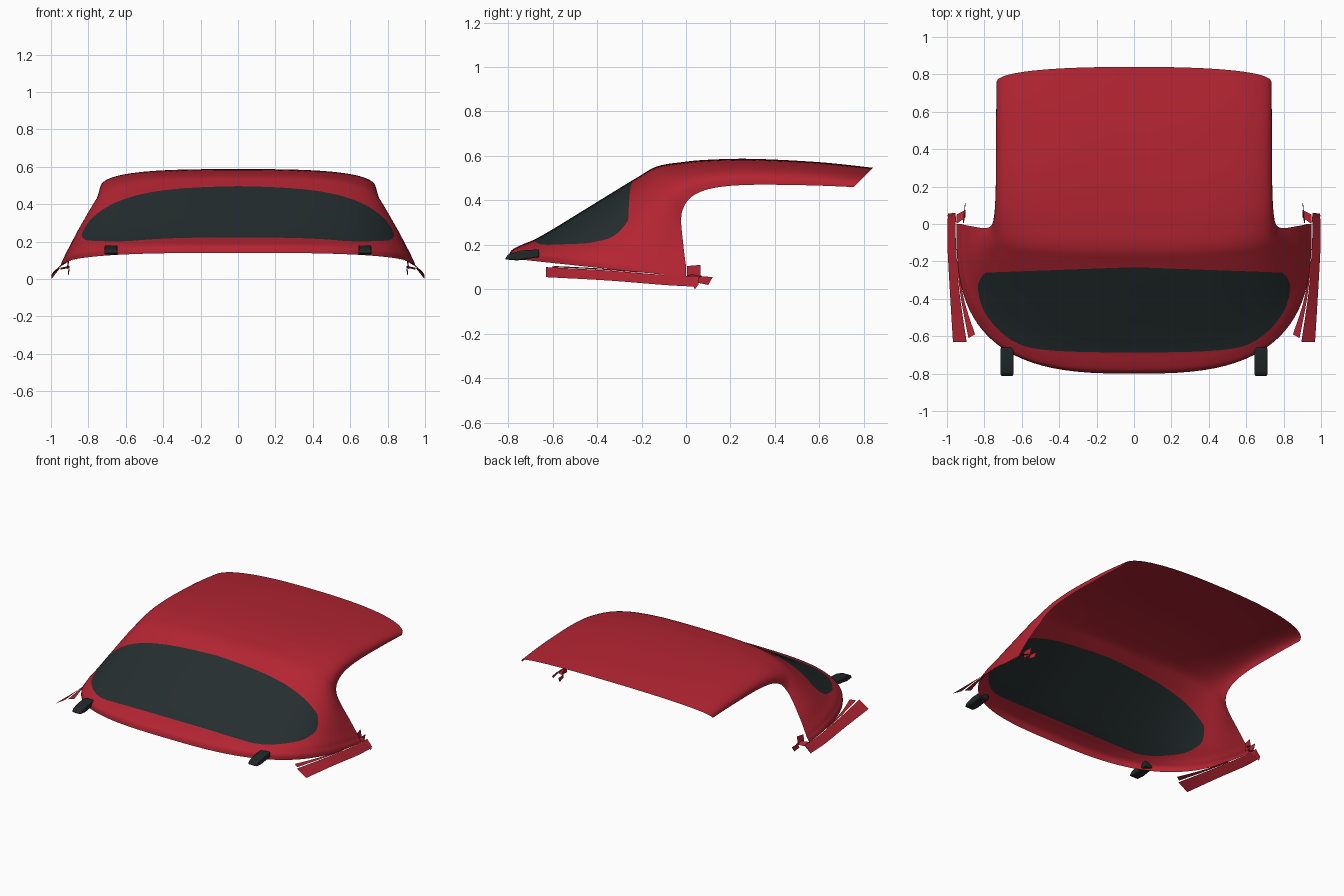
import bpy, bmesh, math
from mathutils import Vector

cube = bpy.data.objects.get("Cube")
if cube:
    bpy.data.objects.remove(cube)


def material(name, colour, roughness):
    mat = bpy.data.materials.new(name)
    mat.use_nodes = True
    mat.diffuse_color = (*colour, 1)
    bsdf = mat.node_tree.nodes["Principled BSDF"]
    bsdf.inputs["Base Color"].default_value = (*colour, 1)
    bsdf.inputs["Roughness"].default_value = roughness
    return mat


RED = material("red_paint", (0.45, 0.018, 0.032), 0.5)
GLASS = material("dark_glass", (0.018, 0.027, 0.028), 0.5)
BLACK = material("black_rubber", (0.015, 0.021, 0.022), 0.6)


def add_object(name, bm, *mats):
    mesh = bpy.data.meshes.new(name)
    bm.to_mesh(mesh)
    bm.free()
    obj = bpy.data.objects.new(name, mesh)
    bpy.context.collection.objects.link(obj)
    for mat in mats:
        mesh.materials.append(mat)
    bpy.ops.object.select_all(action="DESELECT")
    obj.select_set(True)
    bpy.context.view_layer.objects.active = obj
    bpy.ops.object.shade_smooth_by_angle(angle=math.radians(35))
    return obj


def spline(points, steps, closed=False):
    """Smooth curve through points of any dimension."""
    count = len(points)
    result = []
    for i in range(count if closed else count - 1):
        near = [points[k % count] if closed else points[min(max(k, 0), count - 1)]
                for k in range(i - 1, i + 3)]
        for j in range(steps):
            t = j / steps
            result.append([b + t / 2 * (c - a + t * (2 * a - 5 * b + 4 * c - d
                           + t * (3 * (b - c) + d - a))) for a, b, c, d in zip(*near)])
    return result if closed else result + [list(points[-1])]


def grid(bm, rows):
    """Join rows of points into quads."""
    verts = [[bm.verts.new(p) for p in row] for row in rows]
    for top, low in zip(verts, verts[1:]):
        for i in range(len(top) - 1):
            bm.faces.new((top[i], low[i], low[i + 1], top[i + 1]))


def mirrored(obj):
    obj.modifiers.new("both_sides", "MIRROR")
    return obj


# Roof shell: bowed sections from the windscreen edge to the rear rim
# centre y, centre z, side x, side y, side z, squareness
SECTIONS = [
    (.84, .547, .735, .755, .46, 2.4),
    (.6, .572, .737, .55, .468, 2.8),
    (.3, .587, .738, .28, .47, 3),
    (.1, .583, .742, .12, .455, 3),
    (-.02, .572, .75, .03, .42, 3),
    (-.13, .553, .765, -.01, .37, 3),
    (-.22, .503, .8, -.022, .31, 3),
    (-.45, .362, .87, -.012, .2, 3),
    (-.6, .27, .905, -.005, .14, 3.1),
    (-.68, .225, .925, 0, .105, 3.2),
    (-.74, .2, .935, 0, .085, 3.1),
    (-.785, .175, .945, 0, .07, 3),
    (-.8, .14, .95, 0, .055, 2.9),
]
HALF = 24


def section(yc, zc, xs, ys, zs, n):
    row = []
    for i in range(-HALF, HALF + 1):
        a = abs(i) / HALF * math.pi / 2
        across = math.sin(a) ** (2 / n)
        rise = max(math.cos(a), 0) ** (2 / n)
        row.append((math.copysign(xs * across, i), ys + (yc - ys) * rise, zs + (zc - zs) * rise))
    return row


bm = bmesh.new()
grid(bm, [section(*s) for s in spline(SECTIONS, 6)])

# Rear window: cut its outline into the shell, edge by edge
HALF_WINDOW = [(.3, -.218), (.58, -.211), (.7, -.22), (.79, -.257), (.83, -.31), (.832, -.37),
               (.8, -.47), (.72, -.57), (.62, -.64), (.5, -.67), (.25, -.685)]
outline = spline(HALF_WINDOW + [(-x, y) for x, y in reversed(HALF_WINDOW)], 3, closed=True)
inside = list(bm.faces)
for p, q in zip(outline, outline[1:] + outline[:1]):
    origin = Vector((*p, 0))
    outward = Vector((p[1] - q[1], q[0] - p[0], 0)).normalized()
    parts = {e for f in inside for e in f.edges} | {v for f in inside for v in f.verts}
    cut = bmesh.ops.bisect_plane(bm, geom=inside + list(parts), dist=1e-5,
                                 plane_co=origin, plane_no=outward)
    inside = [f for f in cut["geom"] if isinstance(f, bmesh.types.BMFace)
              and (f.calc_center_median() - origin).dot(outward) < 0]
for face in inside:
    face.material_index = 1
add_object("roof_shell", bm, RED, GLASS)

# Sloping strips below the quarter panels
bm = bmesh.new()
inner = spline([(.955, .05, .06), (.952, -.1, .065), (.935, -.35, .085), (.895, -.63, .1)], 5)
outer = spline([(.995, .05, .012), (.998, -.1, .02), (.985, -.35, .04), (.968, -.63, .055)], 5)
grid(bm, [inner, outer])
mirrored(add_object("side_strips", bm, RED))

# Narrow flanges tucked under the shell rim
bm = bmesh.new()
grid(bm, [spline([(.94, -.2, .08), (.91, -.4, .095), (.85, -.59, .105)], 5),
          spline([(.95, -.2, .075), (.925, -.4, .09), (.885, -.61, .1)], 5)])
mirrored(add_object("rim_flanges", bm, RED))

# Small latch tabs at the foot of each pillar
TABS = [
    [(.95, 0, .06), (.95, .05, .05), (.9, .075, .06), (.9, .035, .07)],
    [(.915, .005, .05), (.91, .065, .055), (.9, .065, .11), (.91, .005, .105)],
    [(.905, .06, .06), (.9, .12, .055), (.905, .1, .02), (.91, .05, .03)],
    [(.95, .01, .06), (.955, .06, .06), (.995, .055, .02), (.997, .04, 0)],
]
bm = bmesh.new()
for tab in TABS:
    bm.faces.new([bm.verts.new(p) for p in tab])
mirrored(add_object("latch_tabs", bm, RED))

# Rear mounting blocks, a side profile drawn out across x
PROFILE = [(-.815, .135), (-.8, .157), (-.74, .175), (-.66, .18), (-.66, .145), (-.76, .13)]
bm = bmesh.new()
side = bm.faces.new([bm.verts.new((.645, y, z)) for y, z in PROFILE])
drawn = bmesh.ops.extrude_face_region(bm, geom=[side])["geom"]
bmesh.ops.translate(bm, vec=(.068, 0, 0), verts=[v for v in drawn if isinstance(v, bmesh.types.BMVert)])
bmesh.ops.recalc_face_normals(bm, faces=bm.faces)
blocks = mirrored(add_object("mounting_blocks", bm, BLACK))
bevel = blocks.modifiers.new("soft_edges", "BEVEL")
bevel.width = .006
bevel.segments = 2
